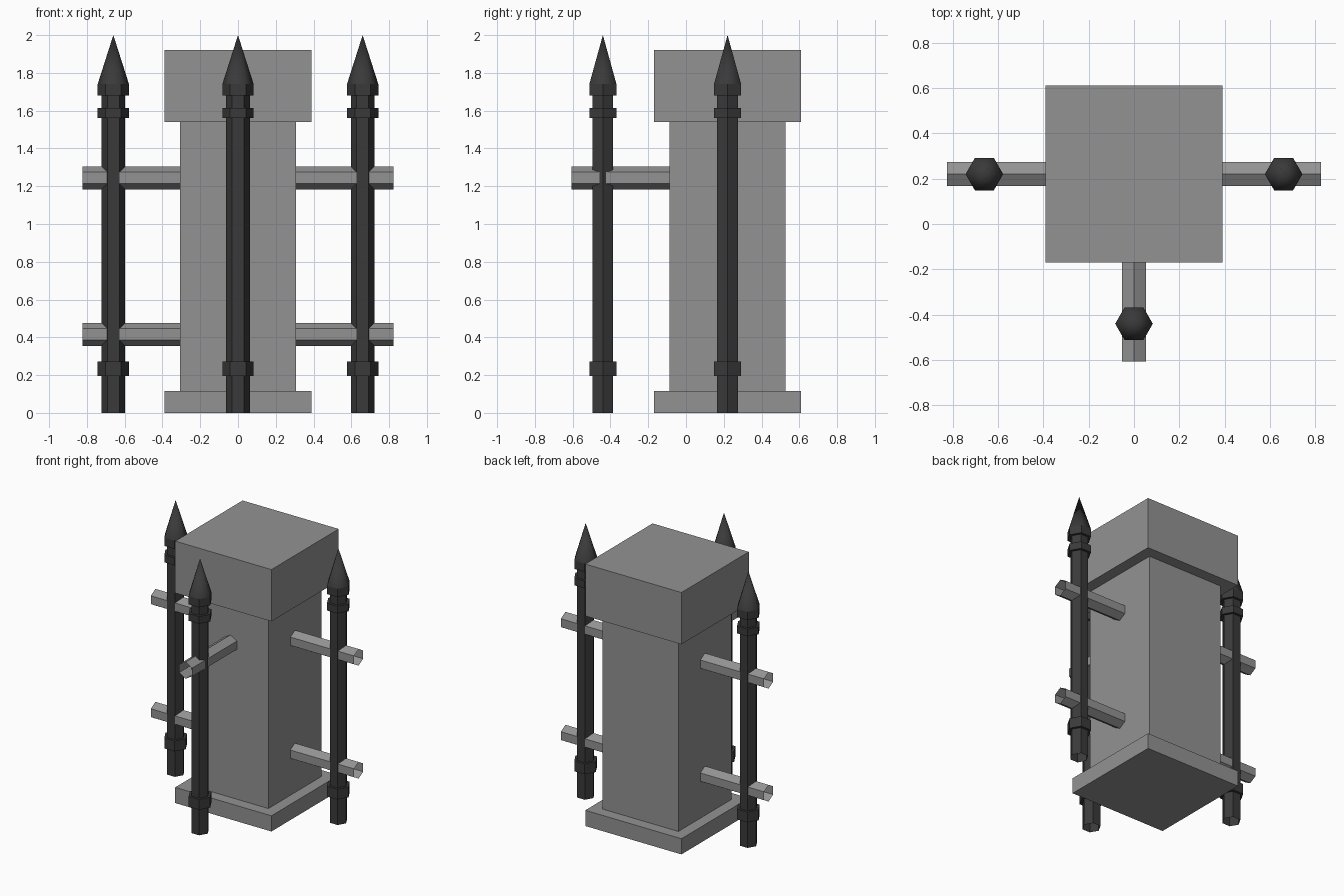
import bpy, bmesh, math
from mathutils import Vector

if "Cube" in bpy.data.objects:
    bpy.data.objects.remove(bpy.data.objects["Cube"])


def material(name, v):
    m = bpy.data.materials.new(name)
    m.diffuse_color = (v, v, v, 1)
    m.use_nodes = True
    m.node_tree.nodes["Principled BSDF"].inputs["Base Color"].default_value = m.diffuse_color
    return m


stone = material("grey stone", 0.29)
iron = material("dark iron", 0.042)


def finish(bm, name, mat):
    bmesh.ops.recalc_face_normals(bm, faces=bm.faces)
    me = bpy.data.meshes.new(name)
    bm.to_mesh(me)
    bm.free()
    me.materials.append(mat)
    ob = bpy.data.objects.new(name, me)
    bpy.context.collection.objects.link(ob)
    return ob


def box(name, half, z0, z1, y):
    bm = bmesh.new()
    bmesh.ops.create_cube(bm, size=1)
    for v in bm.verts:
        v.co = Vector((v.co.x * 2 * half, v.co.y * 2 * half + y,
                       z0 + (v.co.z + 0.5) * (z1 - z0)))
    return finish(bm, name, stone)


def bridge(bm, a, b):
    n = len(a)
    return [bm.faces.new((a[i], a[(i + 1) % n], b[(i + 1) % n], b[i])) for i in range(n)]


# Stone pillar
PY = 0.22
box("pillar_base", 0.39, 0, 0.115, PY)
box("pillar_shaft", 0.308, 0.115, 1.54, PY)
box("pillar_cap", 0.39, 1.54, 1.92, PY)

# Hexagonal iron posts with collars and a smooth spear tip
R, C = 0.063, 0.083
PROFILE = [(R, 0), (R, 0.196), (C, 0.196), (C, 0.272), (R, 0.272), (R, 1.56),
           (C, 1.56), (C, 1.613), (R, 1.613), (R, 1.68), (C, 1.68), (C, 1.74)]


def post(name, x, y):
    bm = bmesh.new()
    rings = [[bm.verts.new((x + r * math.cos(k * math.pi / 3),
                            y + r * math.sin(k * math.pi / 3), z)) for k in range(6)]
             for r, z in PROFILE]
    for a, b in zip(rings, rings[1:]):
        bridge(bm, a, b)
    tip = bm.verts.new((x, y, 2.0))
    top = rings[-1]
    for i in range(6):
        f = bm.faces.new((top[i], top[(i + 1) % 6], tip))
        f.smooth = True
    # keep the rim below the tip crisp
    for i in range(6):
        bm.edges.get((top[i], top[(i + 1) % 6])).smooth = False
    finish(bm, name, iron)


post("left_post", -0.66, PY)
post("right_post", 0.66, PY)
post("front_post", 0, -0.44)


# Open hexagonal rails reaching out from the pillar
def rail(name, start, end):
    bm = bmesh.new()
    start, end = Vector(start), Vector(end)
    side = (end - start).normalized().cross(Vector((0, 0, 1)))
    rings = []
    for p in (start, end):
        rings.append([bm.verts.new(p + 0.061 * (side * math.sin(k * math.pi / 3)
                                   + Vector((0, 0, math.cos(k * math.pi / 3)))))
                      for k in range(6)])
    bridge(bm, *rings)
    finish(bm, name, stone)


for side, s in (("left", -1), ("right", 1)):
    for level, z in (("lower", 0.416), ("upper", 1.244)):
        rail(f"{side}_{level}_rail", (s * 0.308, PY, z), (s * 0.824, PY, z))
rail("front_upper_rail", (0, PY - 0.308, 1.244), (0, -0.607, 1.244))
